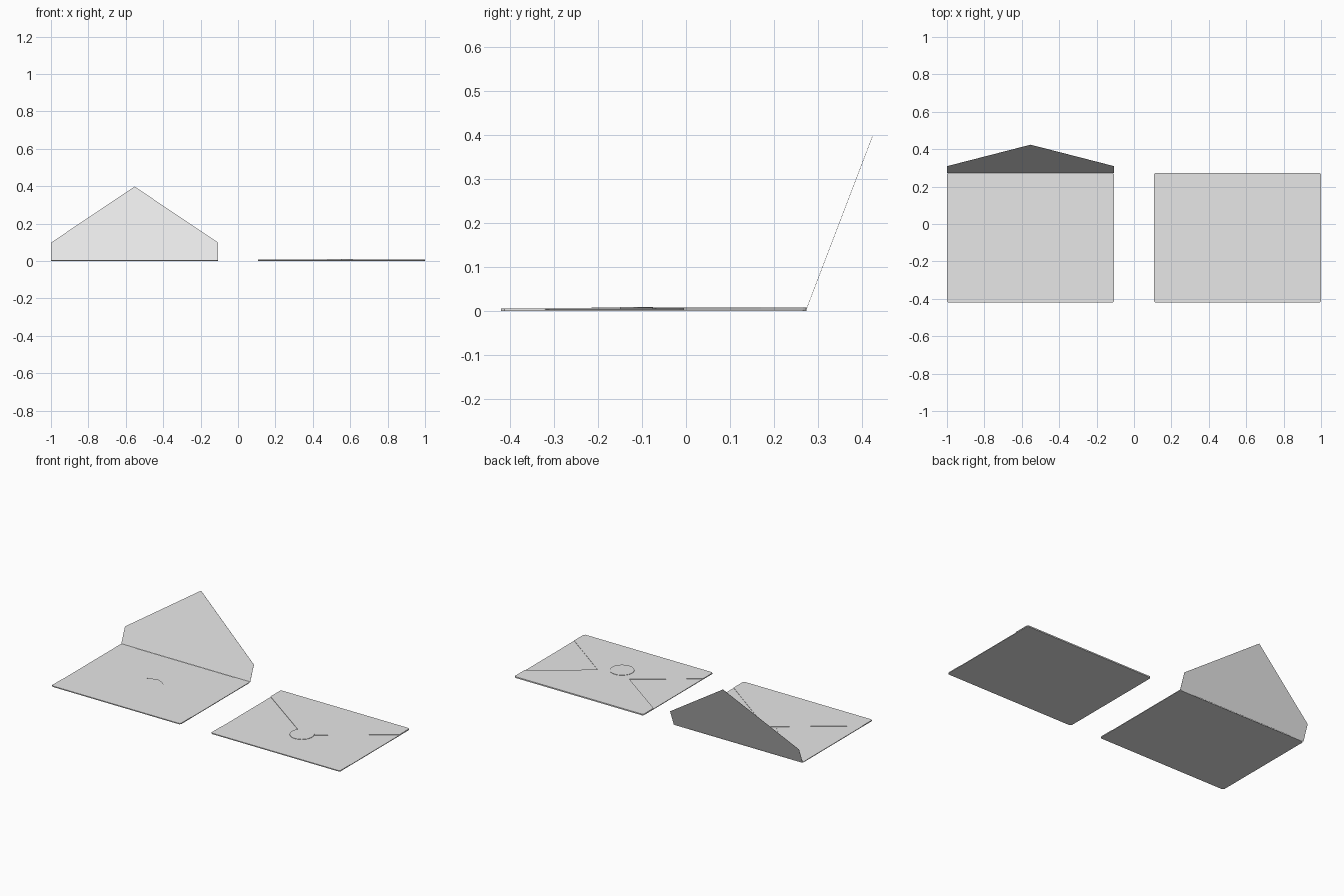
import bpy
import bmesh
from mathutils import Vector

cube = bpy.data.objects.get("Cube")
if cube:
    bpy.data.objects.remove(cube, do_unlink=True)

paper = bpy.data.materials.new("grey_paper")
paper.use_nodes = True
COLOUR = (0.8, 0.8, 0.8, 1)
paper.diffuse_color = COLOUR
paper.node_tree.nodes["Principled BSDF"].inputs["Base Color"].default_value = COLOUR

W, FRONT, BACK = 0.447, -0.42, 0.273   # half width, bottom edge, hinge edge
T = 0.002                              # paper thickness
R = 0.008                              # clipped corner


def sheet(name, points, depth):
    """A flat paper outline given a thickness along depth."""
    bm = bmesh.new()
    face = bm.faces.new([bm.verts.new(p) for p in points])
    extruded = bmesh.ops.extrude_face_region(bm, geom=[face])
    moved = [v for v in extruded["geom"] if isinstance(v, bmesh.types.BMVert)]
    bmesh.ops.translate(bm, verts=moved, vec=depth)
    bmesh.ops.recalc_face_normals(bm, faces=bm.faces)
    mesh = bpy.data.meshes.new(name)
    bm.to_mesh(mesh)
    bm.free()
    mesh.materials.append(paper)
    obj = bpy.data.objects.new(name, mesh)
    bpy.context.collection.objects.link(obj)
    return obj


def flat(name, cx, outline, z, thick=T):
    return sheet(name, [(cx + x, y, z) for x, y in outline], Vector((0, 0, thick)))


def pocket(prefix, cx):
    """Back panel with the side and bottom flaps folded onto it."""
    flat(prefix + "_back_panel", cx,
         [(-W + R, FRONT), (W - R, FRONT), (W, FRONT + R), (W, BACK - R),
          (W - R, BACK), (-W + R, BACK), (-W, BACK - R), (-W, FRONT + R)], 0)
    for side, s in (("right", -1), ("left", 1)):
        flat(prefix + "_" + side + "_flap", cx,
             [(s * W, FRONT + R), (s * W, BACK - R), (s * (W - R), BACK),
              (s * 0.35, BACK), (s * 0.09, 0.01), (s * 0.06, -0.02),
              (s * 0.06, -0.11), (s * 0.09, -0.14), (s * (W - R), FRONT)], T)
    flat(prefix + "_bottom_flap", cx,
         [(-W + R, FRONT), (W - R, FRONT), (W, FRONT + R), (W, -0.32),
          (0.03, -0.015), (0, -0.005), (-0.03, -0.015), (-W, -0.32), (-W, FRONT + R)], 2 * T)
    # bottom fold joining the flap to the back panel
    flat(prefix + "_bottom_fold", cx,
         [(-W + R, FRONT), (W - R, FRONT), (W - R, FRONT + T), (-W + R, FRONT + T)], T, T)


# Open envelope with its top flap raised
pocket("open", -0.553)
hinge, tip = Vector((0, BACK, 0.003)), Vector((0, 0.424, 0.398))
rise = tip - hinge
corner = hinge + rise * 0.24
side = Vector((W, 0, 0))
offset = Vector((-0.553, 0, 0))
normal = rise.cross(Vector((1, 0, 0))).normalized()
sheet("open_top_flap",
      [offset + p for p in (hinge - side, hinge + side, corner + side, tip, corner - side)],
      normal * -0.0008)

# Closed envelope with its top flap folded down and a round seal
pocket("closed", 0.553)
flat("closed_top_flap", 0.553,
     [(-W + R, BACK), (-W, BACK - R), (-W, 0.17), (0, -0.15),
      (W, 0.17), (W, BACK - R), (W - R, BACK)], 3 * T)
flat("closed_top_fold", 0.553,
     [(-W + R, BACK), (W - R, BACK), (W - R, BACK - T), (-W + R, BACK - T)], T, 2 * T)

bpy.ops.mesh.primitive_cylinder_add(vertices=32, radius=0.07, depth=T,
                                    location=(0.545, -0.145, 4 * T + T / 2))
seal = bpy.context.object
seal.name = "round_seal"
seal.data.materials.append(paper)
bpy.ops.object.shade_smooth_by_angle()
